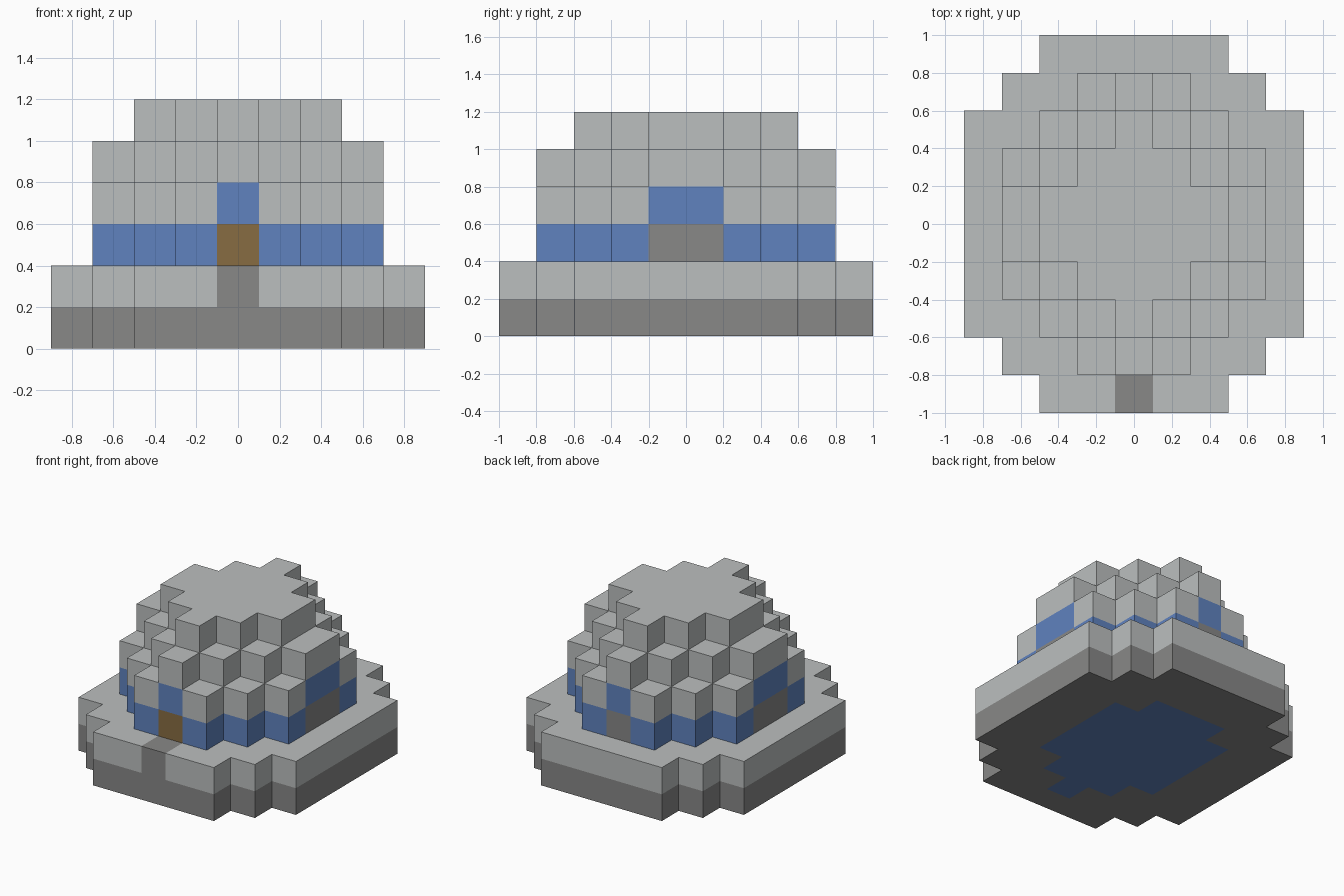
import bpy, bmesh
from mathutils import Vector

cube = bpy.data.objects.get("Cube")
if cube:
    bpy.data.objects.remove(cube, do_unlink=True)

U = 0.2  # block size


def material(name, rgb):
    m = bpy.data.materials.new(name)
    m.use_nodes = True
    m.diffuse_color = (*rgb, 1)
    bsdf = next(n for n in m.node_tree.nodes if n.type == 'BSDF_PRINCIPLED')
    bsdf.inputs["Base Color"].default_value = (*rgb, 1)
    return m


LIGHT, DARK, BLUE, BROWN = range(4)
MATERIALS = [
    material("light_stone", (0.50, 0.52, 0.52)),
    material("dark_stone", (0.246, 0.246, 0.242)),
    material("blue_glass", (0.115, 0.225, 0.52)),
    material("brown_wood", (0.245, 0.152, 0.055)),
]


def stepped_outline(half_x, half_y, steps):
    """Symmetric staircase outline, one block per step, from the back edge round."""
    quarter = []
    for i in range(steps):
        x, y = half_x + i * U, half_y - i * U
        quarter.append((x, y))
        if i < steps - 1:
            quarter.append((x, y - U))
    back = quarter[::-1]
    return (quarter + [(x, -y) for x, y in back]
            + [(-x, -y) for x, y in quarter] + [(-x, y) for x, y in back])


def layer(name, outline, level, rule, cuts_x=(), cuts_y=(), floor=False):
    """Extrude an outline one block high, cut it, and colour its faces by a rule."""
    bm = bmesh.new()
    z = level * U
    base = bm.faces.new([bm.verts.new((x, y, z)) for x, y in outline])
    top = bmesh.ops.extrude_face_region(bm, geom=[base], use_keep_orig=True)
    moved = [v for v in top["geom"] if isinstance(v, bmesh.types.BMVert)]
    bmesh.ops.translate(bm, verts=moved, vec=(0, 0, U))
    bmesh.ops.recalc_face_normals(bm, faces=bm.faces)
    for axis, cuts in ((Vector((1, 0, 0)), cuts_x), (Vector((0, 1, 0)), cuts_y)):
        for c in cuts:
            bmesh.ops.bisect_plane(bm, geom=bm.verts[:] + bm.edges[:] + bm.faces[:],
                                   dist=1e-5, plane_co=axis * c, plane_no=axis)
    if not floor:
        hidden = [f for f in bm.faces if f.normal.z < -0.5]
        bmesh.ops.delete(bm, geom=hidden, context='FACES')
    for f in bm.faces:
        f.material_index = rule(f.calc_center_median(), f.normal)
    mesh = bpy.data.meshes.new(name)
    bm.to_mesh(mesh)
    bm.free()
    for m in MATERIALS:
        mesh.materials.append(m)
    obj = bpy.data.objects.new(name, mesh)
    bpy.context.collection.objects.link(obj)
    return obj


def opening(c, n):
    """True on the middle bay of each of the four main walls."""
    end = abs(n.y) > 0.5 and abs(c.x) < 0.1 and abs(c.y) > 0.75
    side = abs(n.x) > 0.5 and abs(c.y) < 0.2 and abs(c.x) > 0.65
    return end or side


def foundation_rule(c, n):
    ax, ay = abs(c.x), abs(c.y)
    inside = (ax < 0.5 and ay < 0.4) or (ax < 0.3 and ay < 0.6) or (ax < 0.1 and -0.8 < c.y < 0)
    return BLUE if n.z < -0.5 and inside else DARK


def terrace_rule(c, n):
    on_path = abs(c.x) < 0.1 and c.y < -0.8 and abs(n.x) < 0.5
    return DARK if on_path else LIGHT


def lower_wall_rule(c, n):
    if abs(n.z) > 0.5:
        return LIGHT
    if opening(c, n):
        return BROWN if n.y < -0.5 else DARK
    return BLUE


def upper_wall_rule(c, n):
    return BLUE if opening(c, n) else LIGHT


base = stepped_outline(0.5, 1.0, 3)
walls = stepped_outline(0.3, 0.8, 3)
bay_x, bay_y = (-0.1, 0.1), (-0.2, 0.2)

# Foundation with the coloured floor underneath, and terrace with the path
layer("foundation", base, 0, foundation_rule, (-0.5, -0.3, -0.1, 0.1, 0.3, 0.5),
      (-0.8, -0.6, -0.4, 0.4, 0.6), floor=True)
layer("terrace", base, 1, terrace_rule, bay_x, (-0.8,))

# Walls with door, side doorways and windows
layer("lower_wall", walls, 2, lower_wall_rule, bay_x, bay_y)
layer("upper_wall", walls, 3, upper_wall_rule, bay_x, bay_y)

# Stepped roof
layer("lower_roof", stepped_outline(0.1, 0.8, 4), 4, lambda c, n: LIGHT)
layer("upper_roof", stepped_outline(0.1, 0.6, 3), 5, lambda c, n: LIGHT)
